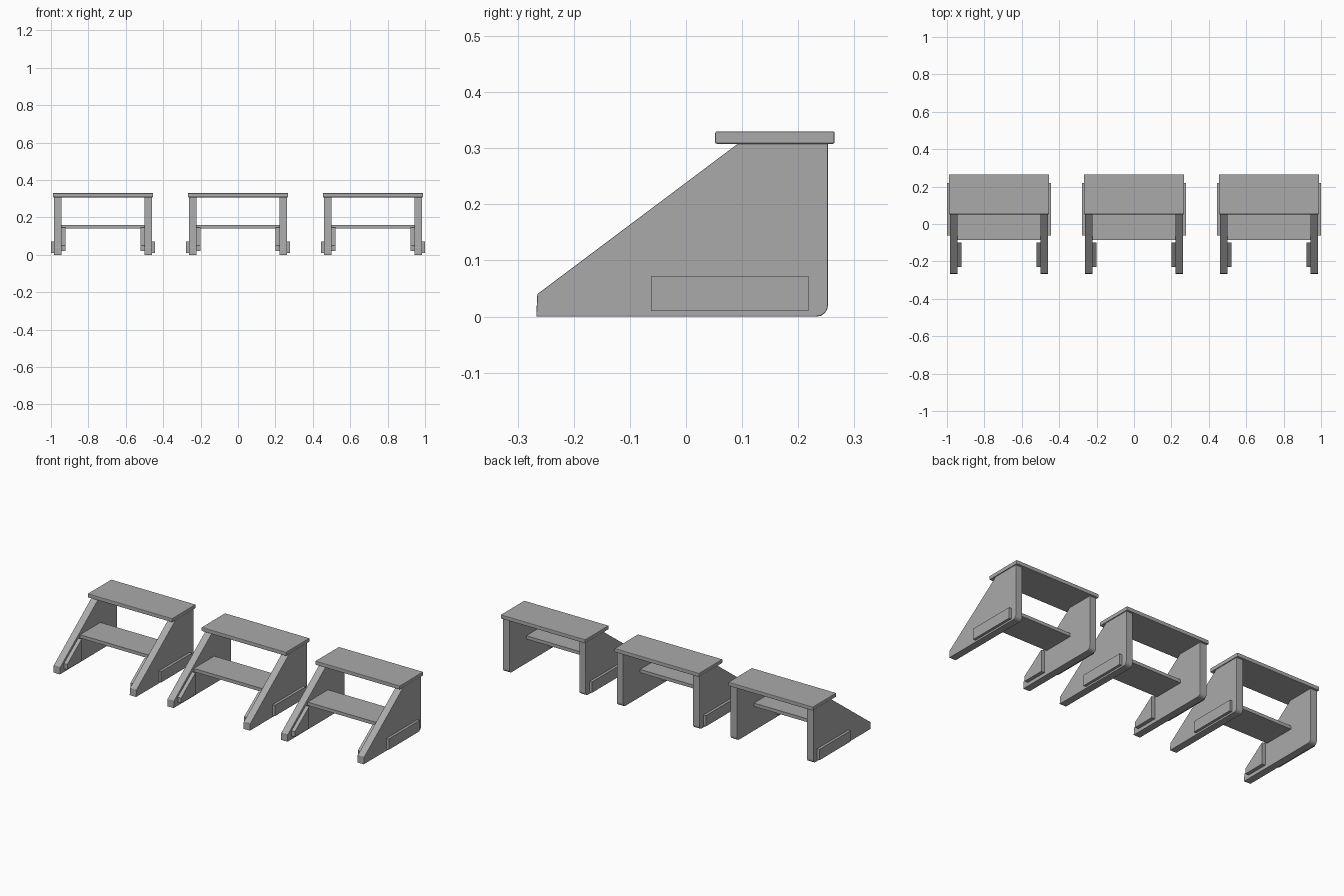
import bpy
import bmesh
from math import sin, cos, pi

if "Cube" in bpy.data.objects:
    bpy.data.objects.remove(bpy.data.objects["Cube"], do_unlink=True)

grey = bpy.data.materials.new("light_grey")
grey.use_nodes = True
grey.diffuse_color = (0.40, 0.40, 0.40, 1)
grey.node_tree.nodes["Principled BSDF"].inputs["Base Color"].default_value = (0.40, 0.40, 0.40, 1)


def slab(name, outline, x0, x1, bevel=0.0):
    """Extrude a (y, z) outline from x0 to x1."""
    bm = bmesh.new()
    face = bm.faces.new([bm.verts.new((x0, y, z)) for y, z in outline])
    ext = bmesh.ops.extrude_face_region(bm, geom=[face])
    for v in ext["geom"]:
        if isinstance(v, bmesh.types.BMVert):
            v.co.x = x1
    bmesh.ops.recalc_face_normals(bm, faces=bm.faces)
    mesh = bpy.data.meshes.new(name)
    bm.to_mesh(mesh)
    bm.free()
    mesh.materials.append(grey)
    obj = bpy.data.objects.new(name, mesh)
    bpy.context.collection.objects.link(obj)
    if bevel:
        mod = obj.modifiers.new("soft_edges", "BEVEL")
        mod.width = bevel
        mod.segments = 2
    return obj


def rect(y0, y1, z0, z1):
    return [(y0, z0), (y1, z0), (y1, z1), (y0, z1)]


# Side panel: sloped front, blunt toe, rounded heel
R = 0.02
heel = [(0.253 - R + R * sin(a), R - R * cos(a)) for a in (i * pi / 8 for i in range(5))]
panel = [(-0.267, 0.0)] + heel + [(0.253, 0.31), (0.095, 0.31), (-0.265, 0.04)]

# Inner brace follows the slope of the panel
brace = [(-0.23, 0.02), (-0.10, 0.02), (-0.10, 0.145), (-0.23, 0.05)]

for stool, cx in (("right", -0.722), ("middle", 0.0), ("left", 0.722)):
    slab(f"{stool}_stool_top_board", rect(0.052, 0.265, 0.308, 0.33),
         cx - 0.268, cx + 0.268, 0.003)
    slab(f"{stool}_stool_step", rect(-0.085, 0.10, 0.14, 0.159),
         cx - 0.224, cx + 0.224)
    for side, s in (("right", -1), ("left", 1)):
        prefix = f"{stool}_stool_{side}"
        slab(f"{prefix}_panel", panel, cx + s * 0.221, cx + s * 0.263, 0.002)
        slab(f"{prefix}_outer_plate", rect(-0.062, 0.218, 0.01, 0.072),
             cx + s * 0.26, cx + s * 0.278)
        slab(f"{prefix}_inner_brace", brace, cx + s * 0.20, cx + s * 0.224)
